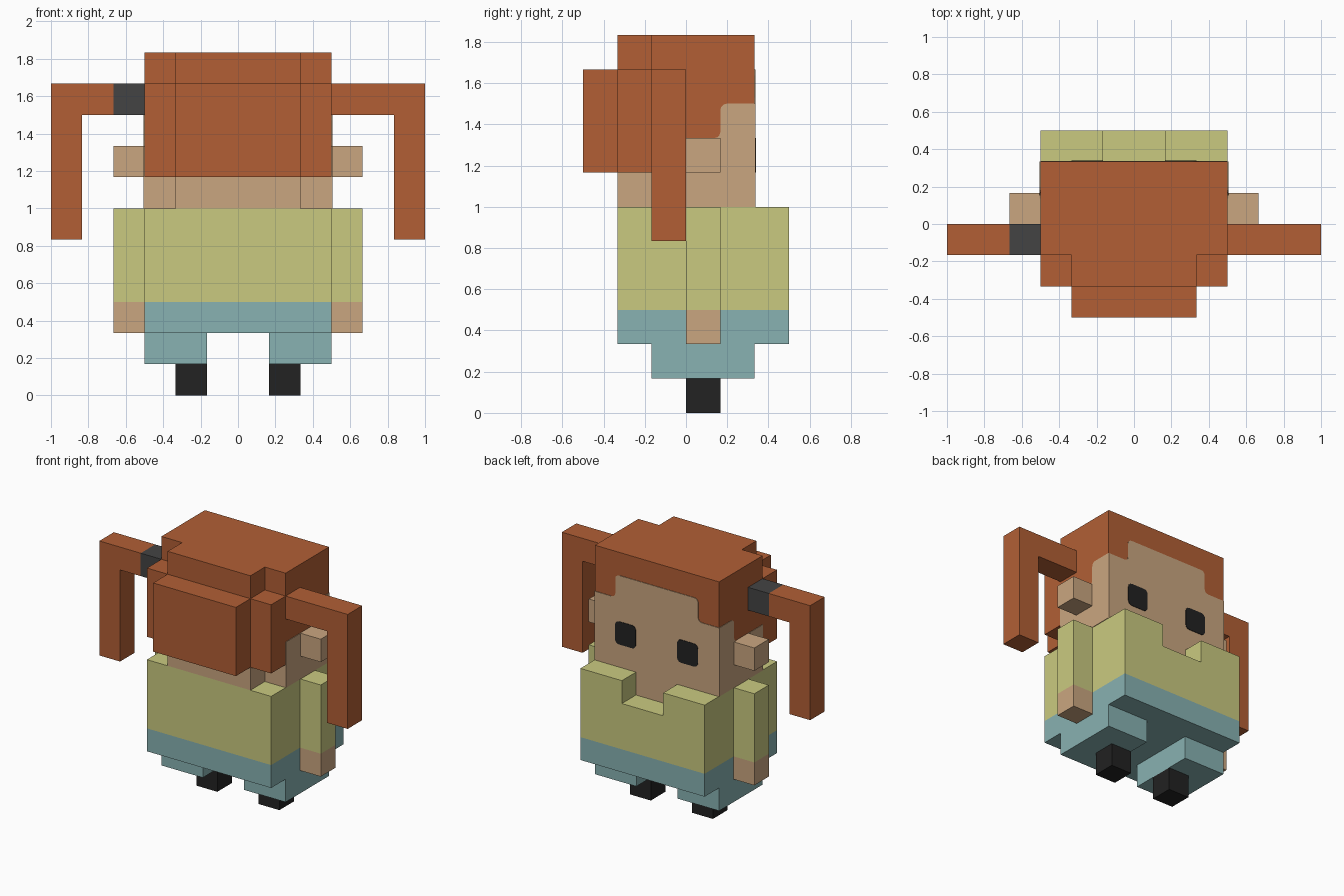
import bpy
import bmesh
from mathutils import Vector

if "Cube" in bpy.data.objects:
    bpy.data.objects.remove(bpy.data.objects["Cube"])

U = 1 / 6  # one block


def linear(v):
    v /= 255
    return v / 12.92 if v < 0.04 else ((v + 0.055) / 1.055) ** 2.4


def material(name, *rgb):
    m = bpy.data.materials.new(name)
    col = [linear(c) for c in rgb] + [1]
    m.use_nodes = True
    m.diffuse_color = col
    m.node_tree.nodes["Principled BSDF"].inputs["Base Color"].default_value = col
    return m


HAIR = material("orange hair", 178, 95, 53)
SKIN = material("skin", 202, 166, 128)
SHIRT = material("yellow green shirt", 202, 202, 128)
TROUSERS = material("teal trousers", 136, 178, 178)
BLACK = material("black", 34, 34, 34)
BAND = material("dark grey band", 68, 68, 68)


def finish(name, bm, mats):
    bmesh.ops.recalc_face_normals(bm, faces=bm.faces)
    me = bpy.data.meshes.new(name)
    bm.to_mesh(me)
    bm.free()
    for m in mats:
        me.materials.append(m)
    ob = bpy.data.objects.new(name, me)
    bpy.context.scene.collection.objects.link(ob)
    return ob


def box_cells(x, y, z):
    return {(i, j, k) for i in range(*x) for j in range(*y) for k in range(*z)}


def blocks(name, cells, mats, rule=lambda c: 0):
    """Skin a set of unit blocks with flat faces, coloured by a rule."""
    bm = bmesh.new()
    for c in cells:
        centre = Vector(c) + Vector((0.5, 0.5, 0.5))
        for axis in range(3):
            for s in (-1, 1):
                n = [0, 0, 0]
                n[axis] = s
                if tuple(a + b for a, b in zip(c, n)) in cells:
                    continue
                a, b = Vector((0, 0, 0)), Vector((0, 0, 0))
                a[(axis + 1) % 3] = b[(axis + 2) % 3] = 0.5
                mid = centre + Vector(n) / 2
                corners = (mid + a + b, mid - a + b, mid - a - b, mid + a - b)
                f = bm.faces.new([bm.verts.new(p * U) for p in corners])
                f.material_index = rule(c)
    bmesh.ops.remove_doubles(bm, verts=bm.verts, dist=0.001)
    bmesh.ops.dissolve_limit(bm, angle_limit=0.01, verts=bm.verts,
                             edges=bm.edges, delimit={'MATERIAL'})
    return finish(name, bm, mats)


def plate(name, outline, place, normal, mat, rounded):
    """Thin painted patch; the listed corners are softened."""
    bm = bmesh.new()
    vs = [bm.verts.new(Vector(place(*p)) * U) for p in outline]
    bm.faces.new(vs)
    bmesh.ops.bevel(bm, geom=[vs[i] for i in rounded], offset=0.03,
                    segments=3, profile=0.5, affect='VERTICES')
    new = bmesh.ops.extrude_face_region(bm, geom=bm.faces[:])["geom"]
    bmesh.ops.translate(bm, vec=Vector(normal) * 0.004,
                        verts=[v for v in new if isinstance(v, bmesh.types.BMVert)])
    return finish(name, bm, [mat])


def span(side, a, b):
    return (a, b) if side > 0 else (-b, -a)


# Torso with a notched collar
torso = box_cells((-3, 3), (-2, 3), (2, 6)) - box_cells((-1, 1), (2, 3), (5, 6))
blocks("torso", torso, [TROUSERS, SHIRT], lambda c: int(c[2] >= 3))

# Head: neck and jaw in skin, hair above, bun at the back
head = box_cells((-3, 3), (-1, 2), (6, 11)) | box_cells((-2, 2), (-2, 2), (6, 11))
head |= box_cells((-3, 3), (-2, 2), (7, 10)) | box_cells((-2, 2), (-3, -2), (7, 10))
blocks("head", head, [SKIN, HAIR], lambda c: int(c[2] >= 7))

# Face patch
half = [(1, 5), (1, 6), (3, 6), (3, 9), (2, 9), (2, 10)]
face = half + [(-x, z) for x, z in reversed(half)]
plate("face", face, lambda x, z: (x, 2, z), (0, 1, 0), SKIN, (4, 5, 6, 7))

for side, label in ((1, "left"), (-1, "right")):
    # Cheek patch and eye
    cheek = [(-1, 6), (2, 6), (2, 9), (1, 9), (1, 8), (-1, 8)]
    plate(label + "_cheek", cheek, lambda y, z: (3 * side, y, z),
          (side, 0, 0), SKIN, (3, 4))
    eye = [(1, 7), (2, 7), (2, 8), (1, 8)]
    plate(label + "_eye", eye, lambda x, z: (x * side, 2.02, z),
          (0, 1, 0), BLACK, range(4))
    # Ear, arm, leg and foot
    blocks(label + "_ear", box_cells(span(side, 3, 4), (0, 1), (7, 8)), [SKIN])
    blocks(label + "_arm", box_cells(span(side, 3, 4), (0, 1), (2, 6)),
           [SKIN, SHIRT], lambda c: int(c[2] >= 3))
    blocks(label + "_leg", box_cells(span(side, 1, 3), (-1, 2), (1, 2)), [TROUSERS])
    blocks(label + "_foot", box_cells(span(side, 1, 2), (0, 1), (0, 1)), [BLACK])
    # Pigtail; only the right one has a band
    tail = box_cells(span(side, 3, 6), (-1, 0), (9, 10))
    tail |= box_cells(span(side, 5, 6), (-1, 0), (5, 10))
    blocks(label + "_pigtail", tail, [HAIR, BAND], lambda c: int(c[0] == -4))
